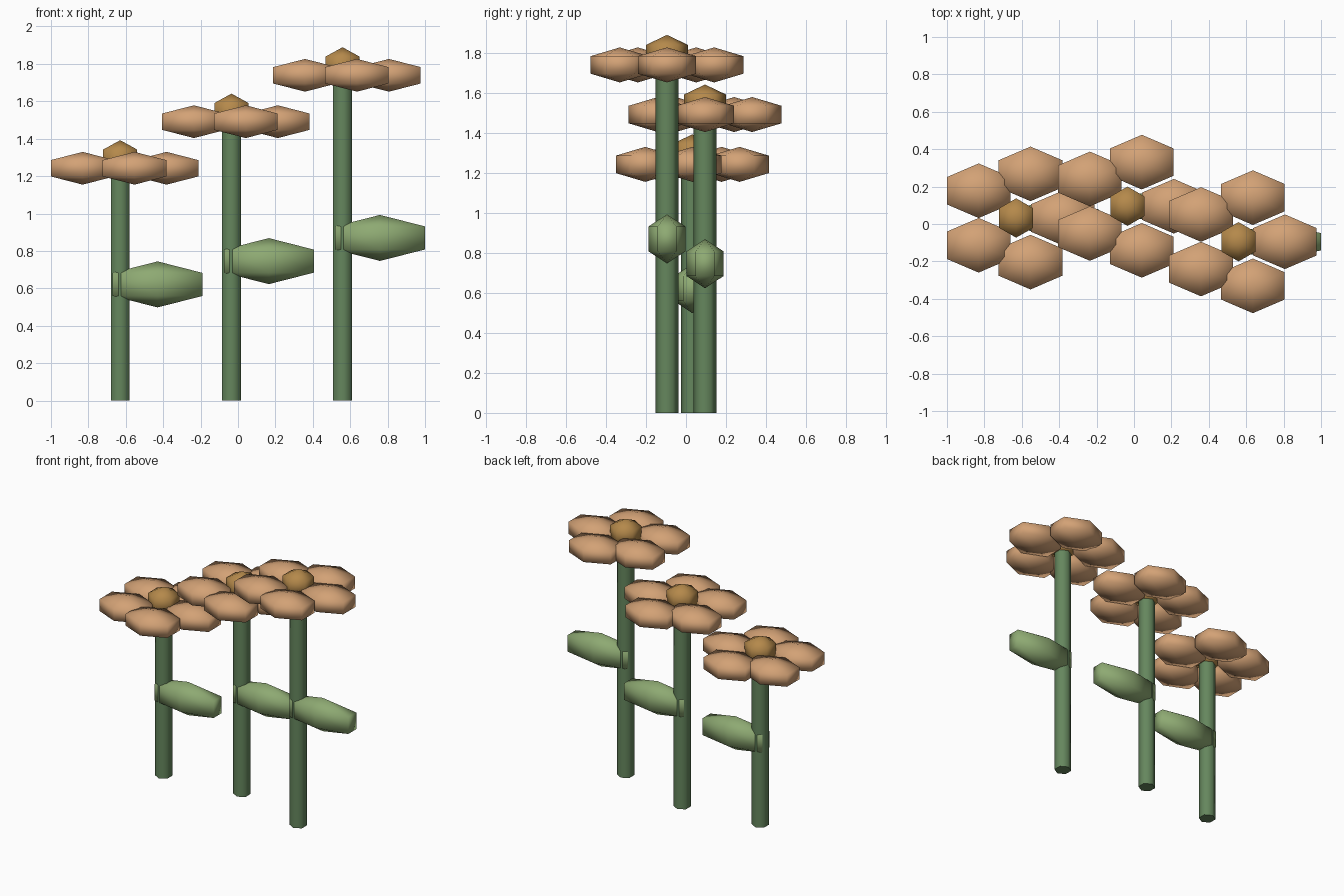
import bpy, bmesh
from math import cos, sin, radians
from mathutils import Matrix

if "Cube" in bpy.data.objects:
    bpy.data.objects.remove(bpy.data.objects["Cube"])


def material(name, rgb):
    m = bpy.data.materials.new(name)
    m.diffuse_color = (*rgb, 1)
    m.use_nodes = True
    m.node_tree.nodes["Principled BSDF"].inputs["Base Color"].default_value = m.diffuse_color
    return m


STEM = material("stem_green", (0.13, 0.24, 0.11))
LEAF = material("leaf_green", (0.27, 0.40, 0.17))
PETAL = material("petal_tan", (0.65, 0.36, 0.18))
CORE = material("core_ochre", (0.46, 0.25, 0.07))


def finish(bm, name, mat, loc):
    mesh = bpy.data.meshes.new(name)
    bm.to_mesh(mesh)
    bm.free()
    mesh.materials.append(mat)
    obj = bpy.data.objects.new(name, mesh)
    obj.location = loc
    bpy.context.collection.objects.link(obj)
    return obj


def bead(name, loc, half, mat):
    """Six-sided, three-band ellipsoid with corners on +-y; half = visible half sizes."""
    bm = bmesh.new()
    bmesh.ops.create_uvsphere(bm, u_segments=6, v_segments=3, radius=1)
    # Normalise so the corners lie on the y axis, then fit to the visible extents
    ext = [max(abs(v.co[i]) for v in bm.verts) for i in range(3)]
    if ext[0] > ext[1]:
        bmesh.ops.rotate(bm, verts=bm.verts, matrix=Matrix.Rotation(radians(90), 3, 'Z'))
        ext[0], ext[1] = ext[1], ext[0]
    bmesh.ops.scale(bm, verts=bm.verts, vec=[h / e for h, e in zip(half, ext)])
    for f in bm.faces:
        f.smooth = True
    return finish(bm, name, mat, loc)


def stem(name, x, y, height):
    bm = bmesh.new()
    bmesh.ops.create_cone(bm, cap_ends=True, segments=6, radius1=0.058,
                          radius2=0.058, depth=height)
    if max(v.co.x for v in bm.verts) > 0.055:
        bmesh.ops.rotate(bm, verts=bm.verts, matrix=Matrix.Rotation(radians(90), 3, 'Z'))
    for f in bm.faces:
        f.smooth = abs(f.normal.z) < 0.5
    for e in bm.edges:
        e.smooth = all(f.smooth for f in e.link_faces)
    return finish(bm, name, STEM, (x, y, height / 2))


def flower(n, x, y, h):
    stem(f"stem_{n}", x, y, h)
    # Leaf halfway up the stem
    bead(f"leaf_{n}", (x + 0.2, y, h / 2), (0.241, 0.093, 0.123), LEAF)
    # Five petals around the flower centre
    for i in range(5):
        a = radians(72 * i)
        bead(f"petal_{n}_{i + 1}", (x + 0.248 * cos(a), y + 0.248 * sin(a), h),
             (0.17, 0.146, 0.0875), PETAL)
    bead(f"flower_centre_{n}", (x, y, h + 0.05), (0.091, 0.105, 0.1), CORE)


for n, (x, y, h) in enumerate([(-0.63, 0.032, 1.242), (-0.035, 0.095, 1.491),
                               (0.559, -0.095, 1.739)], 1):
    flower(n, x, y, h)
